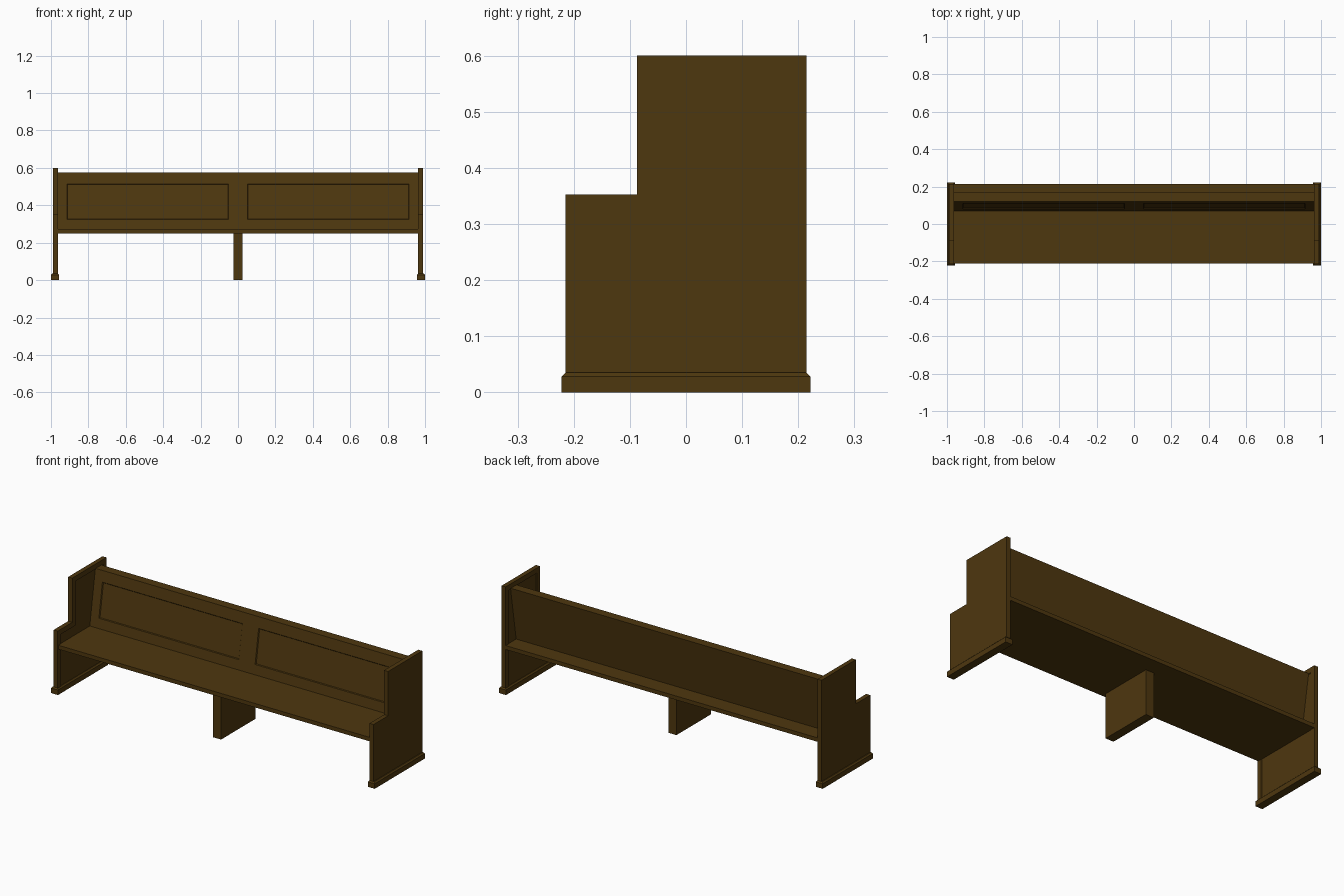
import bpy, bmesh
from mathutils import Vector

if "Cube" in bpy.data.objects:
    bpy.data.objects.remove(bpy.data.objects["Cube"])

wood = bpy.data.materials.new("dark brown wood")
wood.diffuse_color = (0.076, 0.038, 0.0045, 1)
wood.use_nodes = True
wood.node_tree.nodes["Principled BSDF"].inputs["Base Color"].default_value = wood.diffuse_color


def finish(bm, name):
    bmesh.ops.recalc_face_normals(bm, faces=bm.faces[:])
    me = bpy.data.meshes.new(name)
    bm.to_mesh(me)
    bm.free()
    me.materials.append(wood)
    ob = bpy.data.objects.new(name, me)
    bpy.context.collection.objects.link(ob)
    return ob


def prism(profile, x0, x1):
    """Extrude a (y, z) profile along x."""
    bm = bmesh.new()
    f = bm.faces.new([bm.verts.new((x0, y, z)) for y, z in profile])
    r = bmesh.ops.extrude_face_region(bm, geom=[f])
    vs = [v for v in r["geom"] if isinstance(v, bmesh.types.BMVert)]
    bmesh.ops.translate(bm, verts=vs, vec=(x1 - x0, 0, 0))
    bmesh.ops.recalc_face_normals(bm, faces=bm.faces[:])
    return bm


def box(name, x0, x1, y0, y1, z0, z1):
    return finish(prism([(y0, z0), (y1, z0), (y1, z1), (y0, z1)], x0, x1), name)


# seat board and centre support
box("seat", -0.965, 0.965, -0.21, 0.215, 0.25, 0.272)
box("centre_support", -0.025, 0.025, -0.185, 0.12, 0, 0.252)

# leaning backrest with two recessed panels on the front
bm = prism([(0.07, 0.268), (0.12, 0.268), (0.17, 0.575), (0.12, 0.575)], -0.965, 0.965)
cuts = [((x, 0, 0), (1, 0, 0)) for x in (-0.915, -0.05, 0.05, 0.915)]
cuts += [((0, 0, z), (0, 0, 1)) for z in (0.325, 0.515)]
for co, no in cuts:
    bmesh.ops.bisect_plane(bm, geom=bm.verts[:] + bm.edges[:] + bm.faces[:],
                           plane_co=Vector(co), plane_no=Vector(no))
bm.normal_update()
panels = []
for f in bm.faces:
    c = f.calc_center_median()
    if f.normal.y < -0.5 and 0.05 < abs(c.x) < 0.915 and 0.325 < c.z < 0.515:
        panels.append(f)
bmesh.ops.inset_individual(bm, faces=panels, thickness=0.005, depth=-0.005)
finish(bm, "backrest")

# stepped end panels with a recessed inner face, on chamfered plinths
step = [(-0.215, 0), (0.215, 0), (0.215, 0.6), (-0.087, 0.6), (-0.087, 0.353), (-0.215, 0.353)]
for side, s in (("left", -1), ("right", 1)):
    bm = prism(step, s * 0.963, s * 0.988)
    inner = [f for f in bm.faces if f.normal.x * s < -0.5]
    bmesh.ops.inset_region(bm, faces=inner, thickness=0.04, depth=0)
    bmesh.ops.inset_region(bm, faces=inner, thickness=0.004, depth=-0.004)
    finish(bm, side + "_end_panel")

    ob = box(side + "_plinth", s * 0.957, s * 1.0, -0.222, 0.222, 0, 0.035)
    bm = bmesh.new()
    bm.from_mesh(ob.data)
    top = [e for e in bm.edges if all(v.co.z > 0.03 for v in e.verts)]
    bmesh.ops.bevel(bm, geom=top, offset=0.007, segments=1, affect='EDGES')
    bm.to_mesh(ob.data)
    bm.free()
